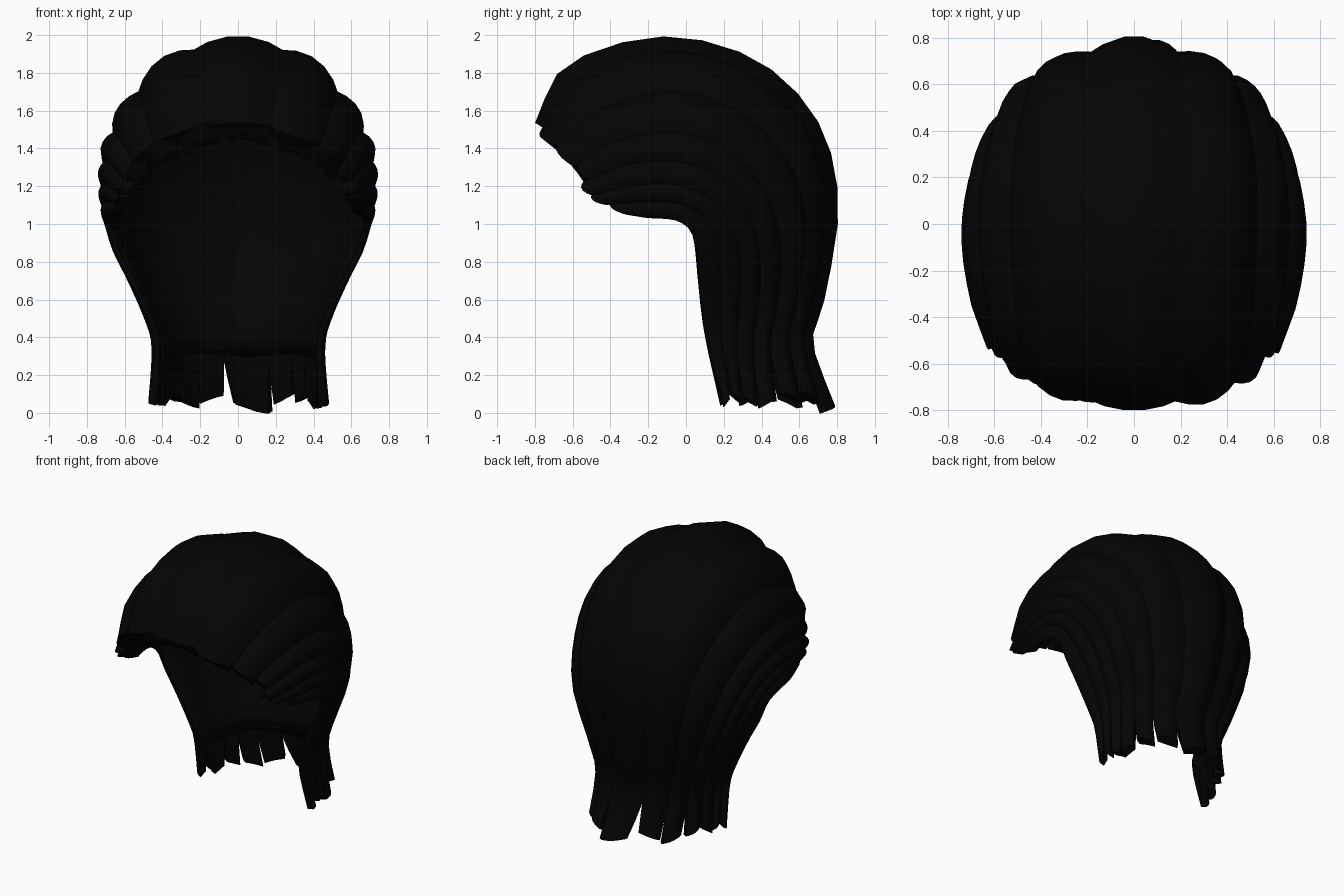
import bpy, bmesh, math, random
from mathutils import Vector

if "Cube" in bpy.data.objects:
    bpy.data.objects.remove(bpy.data.objects["Cube"])

random.seed(4)
mat = bpy.data.materials.new("soft black")
mat.diffuse_color = (0.0013, 0.0013, 0.0013, 1)
mat.use_nodes = True
mat.node_tree.nodes["Principled BSDF"].inputs["Base Color"].default_value = mat.diffuse_color

# Guide strands of one half, crown first, ear last; each runs hairline -> tip
X = [[0] * 9,
     [.27, .32, .34, .34, .31, .27, .20, .18, .19],
     [.47, .54, .57, .56, .51, .45, .35, .30, .31],
     [.57, .65, .69, .67, .62, .55, .43, .38, .40],
     [.63, .69, .72, .70, .65, .57, .47, .43, .45]]
Y = [[-.79, -.61, -.12, .36, .68, .785, .71, .65, .78],
     [-.76, -.55, -.10, .33, .61, .71, .65, .60, .70],
     [-.67, -.43, -.05, .26, .49, .61, .57, .53, .60],
     [-.58, -.33, -.05, .20, .37, .45, .45, .41, .45],
     [-.51, -.29, -.07, .12, .24, .29, .28, .27, .30]]
Z = [[1.53, 1.83, 1.97, 1.85, 1.53, 1.10, .60, .37, .03],
     [1.47, 1.74, 1.88, 1.76, 1.49, 1.10, .62, .38, .04],
     [1.39, 1.57, 1.65, 1.55, 1.33, 1.02, .62, .38, .04],
     [1.27, 1.39, 1.42, 1.33, 1.14, .90, .58, .36, .04],
     [1.15, 1.20, 1.21, 1.14, .98, .78, .52, .34, .04]]
EAR = [(.65, -.34, 1.05), (.69, -.20, 1.03), (.71, -.06, 1.02),
       (.69, .03, .96), (.65, .06, .83), (.57, .07, .68),
       (.48, .09, .48), (.45, .12, .34), (.48, .20, .05)]
half = [[Vector(p) for p in zip(*rows)] for rows in zip(X, Y, Z)]
half.append([Vector(p) for p in EAR])
guides = [[Vector((-p.x, p.y, p.z)) for p in g] for g in reversed(half[1:])] + half


def spline(pts, t):
    """Smooth curve through equally spaced points."""
    n = len(pts) - 1
    i = max(0, min(int(math.floor(t)), n - 1))
    f = t - i
    b, c = pts[i], pts[i + 1]
    a = pts[i - 1] if i else b * 2 - c
    d = pts[i + 2] if i + 2 <= n else c * 2 - b
    return 0.5 * (b * 2 + (c - a) * f + (a * 2 - b * 5 + c * 4 - d) * f * f
                  + (b * 3 - a - c * 3 + d) * f ** 3)


def surf(s, v):
    p = spline([spline(g, v) for g in guides], s + 5)
    # tips drift a little to one side
    p.x += 0.08 * max(0, v - 6) / 2 * (1 - abs(s) / 5)
    return p


def frame(s, v):
    e = 0.05
    across = surf(s + e, v) - surf(s - e, v)
    along = surf(s, v + e) - surf(s, v - e)
    return surf(s, v), along.cross(across).normalized()


def finish(bm, name):
    bmesh.ops.recalc_face_normals(bm, faces=bm.faces)
    me = bpy.data.meshes.new(name)
    bm.to_mesh(me)
    bm.free()
    me.materials.append(mat)
    ob = bpy.data.objects.new(name, me)
    bpy.context.collection.objects.link(ob)
    bpy.ops.object.select_all(action='DESELECT')
    ob.select_set(True)
    bpy.context.view_layer.objects.active = ob
    bpy.ops.object.shade_smooth_by_angle(angle=math.radians(40))
    return ob


# the offset direction must point away from the head
SIGN = 1 if frame(0, 2)[1].z > 0 else -1


def lock(name, s0, s1, bulge, v0, v1, lean):
    """One closed, swept lock with a rounded outer side and a ragged tip."""
    bm = bmesh.new()
    mid, hw = (s0 + s1) / 2, (s1 - s0) / 2
    rings, steps = [], 20
    cols = [-1, -.6, -.2, .2, .6, 1]
    for k in range(steps + 1):
        v = v0 + (v1 - v0) * k / steps
        tip = max(0, (v - 6.9) / 1.1)
        width = hw * (1.1 - 0.32 * tip)
        thick = 0.025 + 0.03 * max(0, 1 - v) + 0.02 * min(1, tip)
        b = bulge * (1 - 0.4 * min(1, tip)) * min(1, 0.6 + v * 0.5)
        outer, inner = [], []
        for c in cols:
            s = max(-5, min(5, mid + c * width + lean * tip * hw))
            # ragged ends at hairline and tip
            vv = v
            if k == steps:
                vv += 0.07 * c * (1 if lean > 0 else -1)
            if k == 0:
                vv += 0.10 * c * c
            p, n = frame(s, vv)
            n *= SIGN
            outer.append(bm.verts.new(p + n * (b * (1 - c * c) - 0.008)))
            inner.append(bm.verts.new(p - n * (thick + 0.008)))
        rings.append(outer + inner[::-1])
    m = len(rings[0])
    for a, b in zip(rings, rings[1:]):
        for i in range(m):
            j = (i + 1) % m
            bm.faces.new((a[i], a[j], b[j], b[i]))
    n = len(cols)
    for r in (rings[0], rings[-1]):
        for i in range(n - 1):
            bm.faces.new((r[i], r[i + 1], r[m - 2 - i], r[m - 1 - i]))
    return finish(bm, name)


# Crown lock, then paired locks down each side
lock("crown_lock", -.68, .68, .035, 0, 8, .05)
bounds = [.68, 1.78, 2.7, 3.4, 4.0, 4.5, 5.0]
for side, label in ((1, "right"), (-1, "left")):
    for i, (a, b) in enumerate(zip(bounds, bounds[1:])):
        s0, s1 = sorted((a * side, b * side))
        bulge = [.045, .045, .04, .033, .028, .022][i]
        lock(f"{label}_lock_{i + 1}", s0, s1, bulge,
             random.uniform(-.08, .08), random.uniform(7.85, 8.0),
             random.uniform(-.2, .2))

# Inner cap closing the gaps between locks
bm = bmesh.new()
grid = []
for i in range(31):
    s = -4.95 + 9.9 * i / 30
    row = []
    for k in range(19):
        p, n = frame(s, 0.12 + 7.08 * k / 18)
        row.append(bm.verts.new(p - n * SIGN * 0.03))
    grid.append(row)
for r, q in zip(grid, grid[1:]):
    for k in range(18):
        bm.faces.new((r[k], r[k + 1], q[k + 1], q[k]))
cap = finish(bm, "inner_cap")
sol = cap.modifiers.new("thickness", 'SOLIDIFY')
sol.thickness = 0.02
sol.offset = 0

# Short curled fringe pieces tucked under the front hairline
for i, s in enumerate((-2.6, -1.7, -.75, .2, 1.2, 2.2)):
    bm = bmesh.new()
    rings = []
    for k in range(5):
        t = k / 4
        ring = []
        for c in (-1, -.5, 0, .5, 1):
            p, n = frame(s + c * 0.45 * (1 - 0.25 * t), 0.1)
            n *= SIGN
            q = p - n * (0.01 + 0.08 * t) + Vector((0, 0.04 * t, -0.09 * math.sin(t * 2.4)))
            ring.append((q + n * 0.02 * (1 - c * c), q + Vector((0, .03, .03))))
        rings.append([bm.verts.new(o) for o, _ in ring]
                     + [bm.verts.new(w) for _, w in reversed(ring)])
    for a, b in zip(rings, rings[1:]):
        for j in range(10):
            bm.faces.new((a[j], a[(j + 1) % 10], b[(j + 1) % 10], b[j]))
    bm.faces.new(rings[0])
    bm.faces.new(rings[-1])
    finish(bm, f"fringe_curl_{i + 1}")
